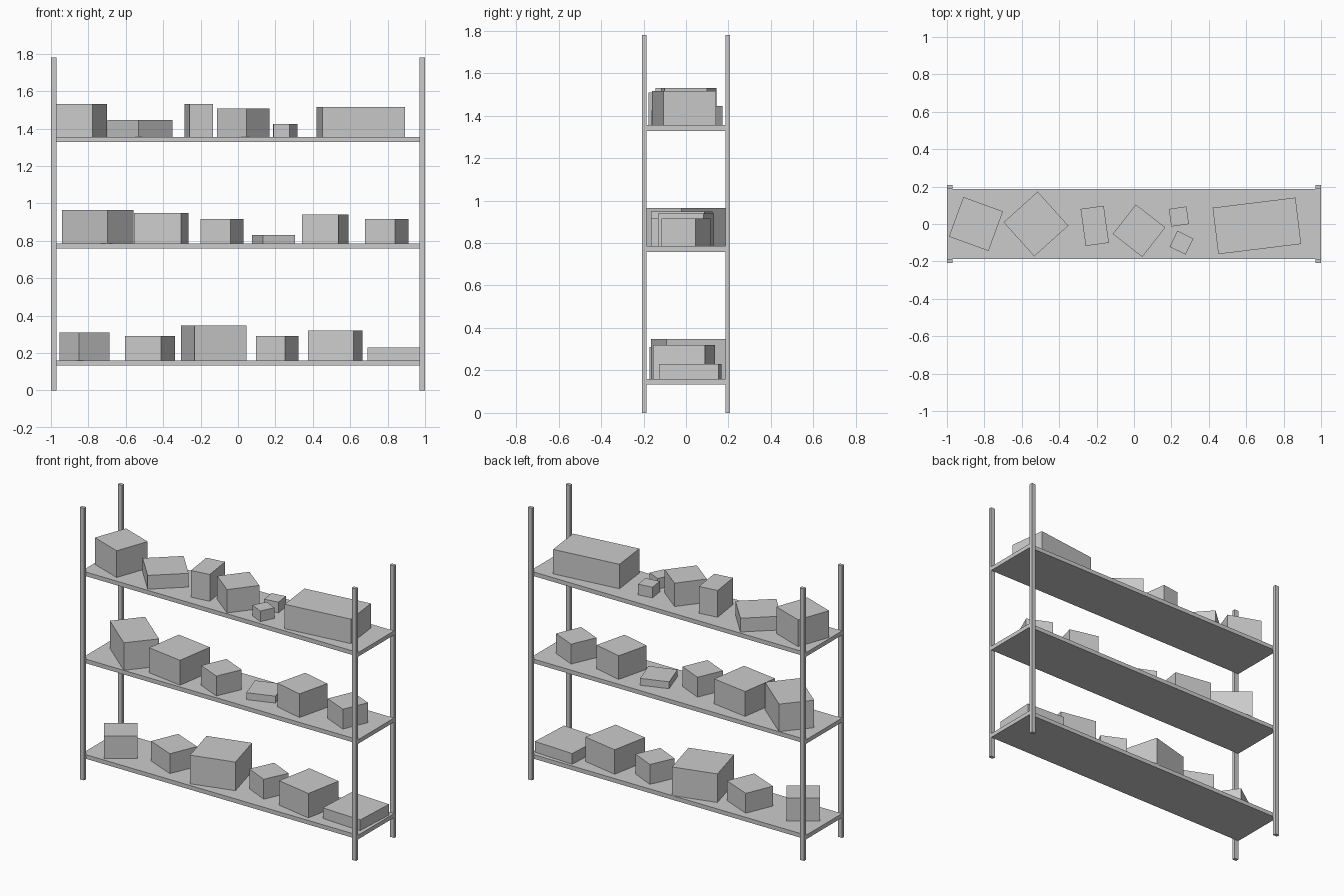
import bpy
from math import radians

default_cube = bpy.data.objects.get("Cube")
if default_cube:
    bpy.data.objects.remove(default_cube, do_unlink=True)

# Single grey for the whole rack
grey = bpy.data.materials.new("light_grey")
grey.use_nodes = True
grey.diffuse_color = (0.6, 0.6, 0.6, 1)
shader = grey.node_tree.nodes["Principled BSDF"]
shader.inputs["Base Color"].default_value = grey.diffuse_color

shelf_top = {"bottom": 0.16, "middle": 0.785, "top": 1.355}
shelf_thickness = 0.027


def add_block(name, width, depth, height, x=0, y=0, base=0, turn=0):
    """Add a block standing on the given base height, turned about z in degrees."""
    bpy.ops.mesh.primitive_cube_add(size=1, location=(x, y, base + height / 2))
    block = bpy.context.object
    block.name = name
    block.scale = (width, depth, height)
    block.rotation_euler.z = radians(turn)
    block.data.materials.append(grey)


def add_box(level, name, x, width, depth=None, height=0.13, y=0, turn=0):
    """Add a stored box on a shelf; it is square in plan unless a depth is given."""
    add_block(f"{level}_{name}", width, depth or width, height,
              x=x, y=y, base=shelf_top[level], turn=turn)


# Four corner posts, outside the long edges of the shelves
for side, x_sign in (("left", 1), ("right", -1)):
    for end, y_sign in (("front", -1), ("back", 1)):
        add_block(f"{end}_{side}_post", width=0.03, depth=0.022, height=1.78,
                  x=x_sign * 0.985, y=y_sign * 0.197)

# Three shelves
for level, surface in shelf_top.items():
    add_block(f"{level}_shelf", width=2, depth=0.372, height=shelf_thickness,
              base=surface - shelf_thickness)

# Boxes on the bottom shelf
add_box("bottom", "end_box", x=-0.82, y=-0.04, width=0.2, depth=0.18, height=0.15, turn=35)
add_box("bottom", "medium_box", x=-0.47, y=0.01, width=0.21, depth=0.19, turn=-23)
add_box("bottom", "large_box", x=-0.13, y=0.01, width=0.287, height=0.187, turn=15)
add_box("bottom", "small_box", x=0.21, y=0.02, width=0.17, turn=-25)
add_box("bottom", "tall_box", x=0.52, y=-0.01, width=0.25, height=0.16, turn=-11)
add_box("bottom", "flat_box", x=0.84, y=0.02, width=0.28, height=0.07, turn=-3)

# Boxes on the middle shelf
add_box("middle", "long_box", x=-0.75, width=0.32, depth=0.216, height=0.18, turn=-40)
add_box("middle", "large_box", x=-0.41, y=-0.02, width=0.255, height=0.163, turn=-9)
add_box("middle", "inner_small_box", x=-0.085, y=-0.05, width=0.175, turn=-24)
add_box("middle", "flat_box", x=0.19, y=0.01, width=0.18, height=0.045, turn=19)
add_box("middle", "medium_box", x=0.466, width=0.2, depth=0.22, height=0.155, turn=-14)
add_box("middle", "outer_small_box", x=0.795, width=0.175, turn=-24)

# Boxes on the top shelf
add_box("top", "tall_box", x=-0.845, width=0.225, height=0.175, turn=-20)
add_box("top", "low_box", x=-0.524, width=0.245, height=0.09, turn=42)
add_box("top", "narrow_box", x=-0.21, y=-0.01, width=0.125, depth=0.2, height=0.175, turn=8)
add_box("top", "medium_box", x=0.027, y=-0.036, width=0.2, height=0.153, turn=-38)
add_box("top", "back_tiny_box", x=0.24, y=0.04, width=0.095, height=0.07, turn=8)
add_box("top", "front_tiny_box", x=0.254, y=-0.1, width=0.095, height=0.07, turn=-26)
add_box("top", "wide_box", x=0.657, y=-0.01, width=0.446, depth=0.25, height=0.16, turn=7)
